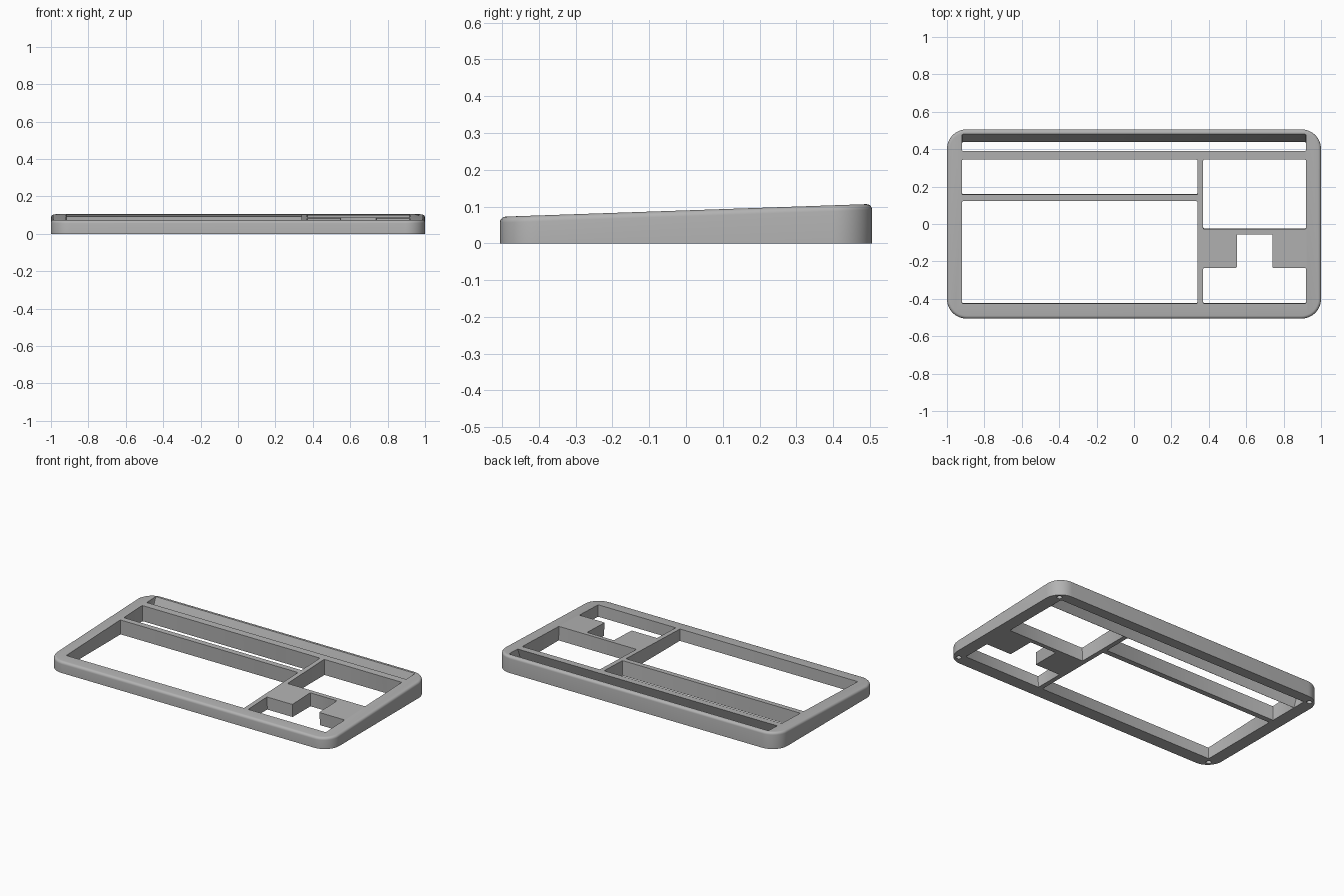
import bpy, bmesh, math

cube = bpy.data.objects.get("Cube")
if cube:
    bpy.data.objects.remove(cube)

HALF_X, HALF_Y = 1.0, 0.506
CORNER, EDGE = 0.105, 0.016
MID_Z, SLOPE = 0.0895, 0.0345

grey = bpy.data.materials.new("case grey")
grey.use_nodes = True
colour = (0.45, 0.45, 0.45, 1)
grey.diffuse_color = colour
grey.node_tree.nodes["Principled BSDF"].inputs["Base Color"].default_value = colour


def top_z(y):
    return MID_Z + SLOPE * y


def make_object(name, bm):
    bmesh.ops.recalc_face_normals(bm, faces=bm.faces)
    mesh = bpy.data.meshes.new(name)
    bm.to_mesh(mesh)
    bm.free()
    mesh.materials.append(grey)
    obj = bpy.data.objects.new(name, mesh)
    bpy.context.collection.objects.link(obj)
    return obj


def prism(outline, z0, z1):
    """Upright prism from a plan outline."""
    bm = bmesh.new()
    base = bm.faces.new([bm.verts.new((x, y, z0)) for x, y in outline])
    ext = bmesh.ops.extrude_face_region(bm, geom=[base])
    for v in ext["geom"]:
        if isinstance(v, bmesh.types.BMVert):
            v.co.z = z1
    return bm


def round_uprights(bm, radius, segments):
    edges = [e for e in bm.edges
             if abs(e.verts[0].co.z - e.verts[1].co.z) > 0.01]
    bmesh.ops.bevel(bm, geom=edges, offset=radius, segments=segments,
                    profile=0.5, affect='EDGES')


def rect(x0, x1, y0, y1):
    return [(x0, y0), (x1, y0), (x1, y1), (x0, y1)]


def cut(body, cutter):
    mod = body.modifiers.new("cut", 'BOOLEAN')
    mod.operation = 'DIFFERENCE'
    mod.solver = 'EXACT'
    mod.object = cutter
    cutter.hide_render = True
    bpy.context.view_layer.objects.active = body
    bpy.ops.object.modifier_apply(modifier=mod.name)
    bpy.data.objects.remove(cutter)


# Wedge body: rounded plan corners, rolled top rim, top rising to the back
bm = prism(rect(-HALF_X, HALF_X, -HALF_Y, HALF_Y), 0, MID_Z)
round_uprights(bm, CORNER, 12)
rim = [e for e in bm.edges if all(v.co.z > MID_Z - 0.001 for v in e.verts)]
bmesh.ops.bevel(bm, geom=rim, offset=EDGE, segments=5, profile=0.5,
                affect='EDGES')
for v in bm.verts:
    if v.co.z > 0.01:
        v.co.z += SLOPE * v.co.y
case = make_object("keyboard_case", bm)

# Key openings, square to the sloping top; the slot leans forward as it drops
arrow_outline = [(0.37, -0.425), (0.92, -0.425), (0.92, -0.235),
                 (0.74, -0.235), (0.74, -0.055), (0.55, -0.055),
                 (0.55, -0.235), (0.37, -0.235)]
openings = [
    ("main_keys_opening", rect(-0.92, 0.34, -0.425, 0.122), SLOPE),
    ("upper_keys_opening", rect(-0.92, 0.34, 0.157, 0.344), SLOPE),
    ("side_keys_opening", rect(0.37, 0.92, -0.027, 0.344), SLOPE),
    ("arrow_keys_opening", arrow_outline, SLOPE),
    ("slanted_slot", rect(-0.92, 0.92, 0.39, 0.48), -0.40),
]
for name, outline, lean in openings:
    bm = prism(outline, -0.005, 0.13)
    round_uprights(bm, 0.006, 2)
    for v in bm.verts:
        v.co.y += lean * (top_z(v.co.y) - v.co.z)
    cut(case, make_object(name, bm))

# Blind screw holes under the four corners
for sx in (-1, 1):
    for sy in (-1, 1):
        circle = [(sx * 0.947 + 0.016 * math.cos(i * math.tau / 20),
                   sy * 0.455 + 0.016 * math.sin(i * math.tau / 20))
                  for i in range(20)]
        cut(case, make_object("screw_hole", prism(circle, -0.01, 0.045)))

# Smooth the rounded surfaces, keep the cut edges crisp
bpy.ops.object.select_all(action='DESELECT')
case.select_set(True)
bpy.context.view_layer.objects.active = case
bpy.ops.object.shade_smooth_by_angle(angle=math.radians(30))
